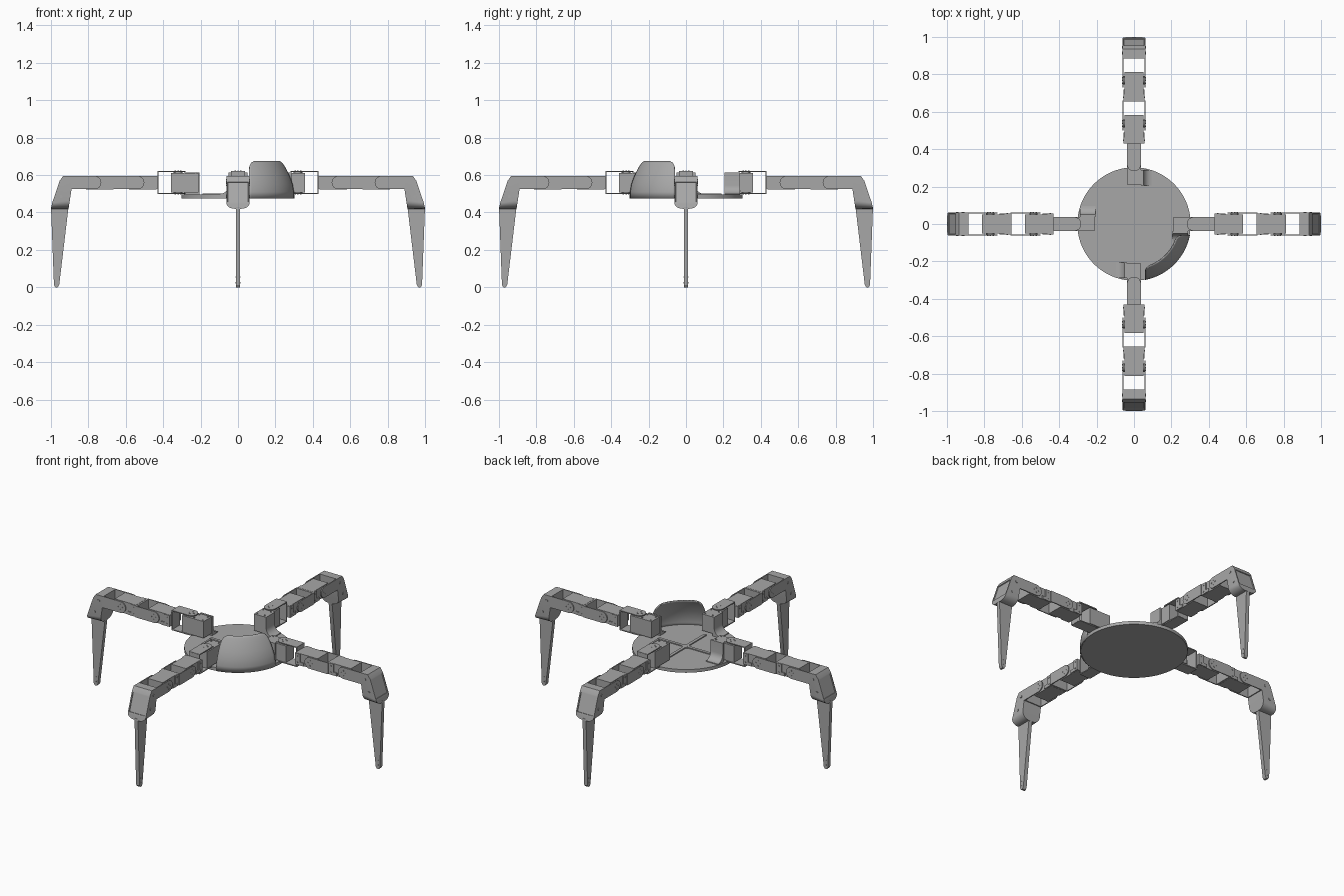
import bpy, bmesh
from math import pi, sin, cos, asin, radians
from mathutils import Matrix, Vector

cube = bpy.data.objects.get("Cube")
if cube:
    bpy.data.objects.remove(cube, do_unlink=True)

GREY = (0.39, 0.39, 0.39, 1)
mat = bpy.data.materials.new("plain grey")
mat.use_nodes = True
mat.diffuse_color = GREY
mat.node_tree.nodes["Principled BSDF"].inputs["Base Color"].default_value = GREY

LEGS = {"left": 0, "back": pi / 2, "right": pi, "front": -pi / 2}
ARM_Z = 0.56


def finish(name, bm, legs=False, recalc=True):
    """Turn a bmesh into one object, or into four objects turned about the centre."""
    if recalc:
        bmesh.ops.recalc_face_normals(bm, faces=bm.faces[:])
    mesh = bpy.data.meshes.new(name)
    bm.to_mesh(mesh)
    bm.free()
    mesh.materials.append(mat)
    mesh.shade_smooth()
    mesh.set_sharp_from_angle(angle=radians(30))
    obj = None
    for side, angle in (LEGS.items() if legs else [("", 0)]):
        obj = bpy.data.objects.new(f"{side}_{name}" if side else name, mesh)
        obj.matrix_world = Matrix.Rotation(angle, 4, "Z")
        bpy.context.collection.objects.link(obj)
    return obj


def box(bm, x, y, z):
    size = Vector((x[1] - x[0], y[1] - y[0], z[1] - z[0]))
    mid = Vector((x[0] + x[1], y[0] + y[1], z[0] + z[1])) / 2
    bmesh.ops.create_cube(bm, size=1, matrix=Matrix.LocRotScale(mid, None, size))


def prism(bm, points, axis, a, b):
    """Extrude a 2D outline from a to b along an axis."""
    place = {"x": lambda u, v, t: (t, u, v),
             "y": lambda u, v, t: (u, t, v),
             "z": lambda u, v, t: (u, v, t)}[axis]
    low, high = [[bm.verts.new(place(u, v, t)) for u, v in points] for t in (a, b)]
    bm.faces.new(low)
    bm.faces.new(high[::-1])
    n = len(points)
    for i in range(n):
        j = (i + 1) % n
        bm.faces.new((low[i], high[i], high[j], low[j]))


def disc(bm, u, v, radius, axis, a, b, n=20):
    prism(bm, [(u + radius * cos(2 * pi * i / n), v + radius * sin(2 * pi * i / n))
               for i in range(n)], axis, a, b)


def tab(start, end, half, mid):
    """Outline of a strip with a round inner end."""
    arc = [(start + half - half * sin(pi * i / 12), mid + half * cos(pi * i / 12)) for i in range(13)]
    return [(end, mid + half)] + arc + [(end, mid - half)]


# Round base plate with a raised cross
bm = bmesh.new()
disc(bm, 0, 0, 0.303, "z", 0.475, 0.495, 72)
finish("base_plate", bm)
bm = bmesh.new()
box(bm, (-0.19, 0.19), (-0.009, 0.009), (0.49, 0.501))
box(bm, (-0.009, 0.009), (-0.19, 0.19), (0.49, 0.5015))
disc(bm, 0, 0, 0.022, "z", 0.49, 0.501)
finish("cross_rib", bm)

# Quarter shield: rows of radius, height and side margin
bm = bmesh.new()
rows = [(0.305, 0.475, 0.06), (0.305, 0.51, 0.06), (0.299, 0.55, 0.06), (0.285, 0.59, 0.06),
        (0.269, 0.625, 0.06), (0.256, 0.65, 0.062), (0.247, 0.665, 0.069), (0.24, 0.675, 0.085)]
steps = 28
grid = []
for r, z, d in rows:
    gap = asin(d / r)
    angles = [-pi / 2 + gap + (pi / 2 - 2 * gap) * j / steps for j in range(steps + 1)]
    grid.append([bm.verts.new((r * cos(a), r * sin(a), z)) for a in angles])
for low, high in zip(grid, grid[1:]):
    for j in range(steps):
        bm.faces.new((low[j], low[j + 1], high[j + 1], high[j]))
shield = finish("front_shield", bm, recalc=False)
wall = shield.modifiers.new("wall", "SOLIDIFY")
wall.thickness = 0.007
wall.offset = -1

# Shoulder mounts with a curved foot on the base plate
bm = bmesh.new()
curve = [(-0.095 + 0.045 * sin(pi / 2 * i / 6), 0.545 - 0.045 * cos(pi / 2 * i / 6)) for i in range(7)]
prism(bm, [(-0.038, 0.493), (-0.095, 0.493)] + curve + [(-0.05, 0.613), (-0.038, 0.613)],
      "x", 0.205, 0.288)
finish("shoulder_mount", bm, True)

# Shoulder motors, standing on edge
bm = bmesh.new()
box(bm, (0.21, 0.357), (-0.038, 0.038), (0.507, 0.61))
for x in (0.225, 0.285):
    for y in (-0.026, 0.026):
        disc(bm, x, y, 0.005, "z", 0.605, 0.614, 10)
disc(bm, 0.32, 0, 0.024, "z", 0.499, 0.618)
finish("shoulder_motor", bm, True)

# Shoulder brackets: upper and lower strips joined by an end plate
bm = bmesh.new()
for z in (0.498, 0.616):
    prism(bm, tab(0.282, 0.43, 0.037, 0), "z", z, z + 0.006)
    for dx, dy in ((-0.015, 0), (0.015, 0), (0, 0.015), (0, -0.015)):
        disc(bm, 0.32 + dx, dy, 0.004, "z", z - 0.001, z + 0.008, 10)
box(bm, (0.425, 0.431), (-0.037, 0.037), (0.5, 0.62))
finish("shoulder_bracket", bm, True)

# Upper and lower arm links: motor, clip and open fork
for part, x in (("upper", 0.431), ("lower", 0.661)):
    bm = bmesh.new()
    box(bm, (x + 0.004, x + 0.152), (-0.051, 0.051), (0.524, 0.596))
    disc(bm, x + 0.107, ARM_Z, 0.022, "y", -0.056, 0.056)
    finish(part + "_motor", bm, True)

    bm = bmesh.new()
    box(bm, (x, x + 0.006), (-0.057, 0.057), (0.525, 0.595))
    for s in (-1, 1):
        edge = sorted((s * 0.051, s * 0.057))
        box(bm, (x, x + 0.035), edge, (0.525, 0.595))
        box(bm, (x + 0.03, x + 0.058), edge, (0.525, 0.545))
        for dz in (-0.02, 0.02):
            disc(bm, x + 0.017, ARM_Z + dz, 0.004, "y", s * 0.055, s * 0.06, 10)
    finish(part + "_motor_clip", bm, True)

    bm = bmesh.new()
    for s in (-1, 1):
        prism(bm, tab(x + 0.07, x + 0.229, 0.035, ARM_Z), "y", s * 0.056, s * 0.062)
        for dx, dz in ((-0.015, 0), (0.015, 0), (0, 0.015), (0, -0.015)):
            disc(bm, x + 0.107 + dx, ARM_Z + dz, 0.004, "y", s * 0.06, s * 0.064, 10)
    box(bm, (x + 0.223, x + 0.23), (-0.062, 0.062), (0.525, 0.595))
    finish(part + "_fork", bm, True)

# Knees: sloped block with a recessed outer face and rounded lower corners
bm = bmesh.new()
prism(bm, [(0.89, 0.525), (0.89, 0.595), (0.935, 0.595), (0.953, 0.57), (0.994, 0.45),
           (1.0, 0.42), (0.906, 0.42)], "y", -0.062, 0.062)
bmesh.ops.recalc_face_normals(bm, faces=bm.faces[:])
slope = [f for f in bm.faces if f.normal.x > 0.8 and 0.48 < f.calc_center_median().z < 0.54]
bmesh.ops.inset_region(bm, faces=slope, thickness=0.01, depth=0)
bmesh.ops.inset_region(bm, faces=slope, thickness=0.001, depth=-0.005)
corners = [e for e in bm.edges if all(abs(v.co.z - 0.42) < 0.001 for v in e.verts)
           and abs(e.verts[0].co.y - e.verts[1].co.y) < 0.001]
bmesh.ops.bevel(bm, geom=corners, offset=0.045, segments=7, profile=0.5, affect="EDGES")
for x, z in ((0.945, 0.485), (0.915, 0.56)):
    disc(bm, x, z, 0.008, "y", -0.065, 0.065, 14)
finish("knee", bm, True)

# Thin tapering shins
bm = bmesh.new()
prism(bm, [(0.906, 0.43), (0.999, 0.43), (0.999, 0.41), (0.984, 0.012), (0.976, 0), (0.964, 0),
           (0.956, 0.012)], "y", -0.012, 0.012)
for z in (0.025, 0.055):
    disc(bm, 0.97, z, 0.004, "y", -0.014, 0.014, 10)
finish("shin", bm, True)
